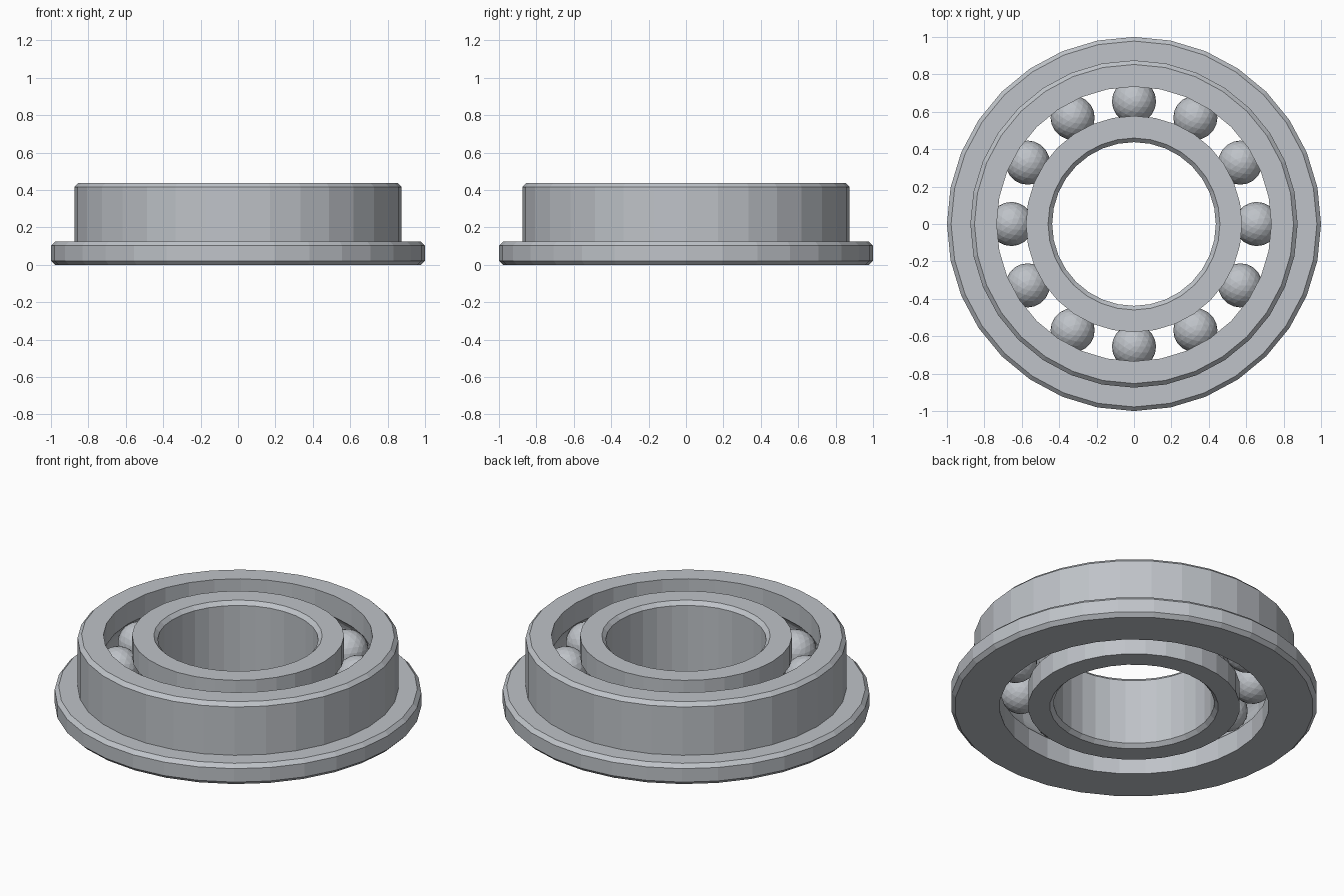
import bpy, bmesh
from math import sin, cos, pi, asin
from mathutils import Matrix

cube = bpy.data.objects.get("Cube")
if cube:
    bpy.data.objects.remove(cube, do_unlink=True)

SIDES = 32           # facets around each ring
BALLS = 12
HEIGHT = 0.4375
MID = HEIGHT / 2
PITCH = 0.656        # radius of the circle of ball centres
BALL_R = 0.118
GAP = 0.078          # half the space between the rings
C = 0.022            # chamfer size

steel = bpy.data.materials.new("steel grey")
steel.use_nodes = True
colour = (0.52, 0.545, 0.58, 1)
steel.diffuse_color = colour
steel.node_tree.nodes["Principled BSDF"].inputs["Base Color"].default_value = colour


def finish(name, bm):
    """Turn a bmesh into a flat shaded steel object."""
    bmesh.ops.recalc_face_normals(bm, faces=bm.faces[:])
    mesh = bpy.data.meshes.new(name)
    bm.to_mesh(mesh)
    bm.free()
    mesh.materials.append(steel)
    obj = bpy.data.objects.new(name, mesh)
    bpy.context.collection.objects.link(obj)
    return obj


def lathe(name, profile):
    """Revolve a closed (radius, z) profile around the z axis."""
    bm = bmesh.new()
    rows = []
    for i in range(SIDES):
        a = 2 * pi * i / SIDES
        rows.append([bm.verts.new((r * cos(a), r * sin(a), z)) for r, z in profile])
    n = len(profile)
    for i in range(SIDES):
        p, q = rows[i], rows[(i + 1) % SIDES]
        for j in range(n):
            k = (j + 1) % n
            bm.faces.new((p[j], q[j], q[k], p[k]))
    return finish(name, bm)


def groove(side, steps=8):
    """Arc of the ball track, bottom to top; side is +1 outer, -1 inner."""
    radius = BALL_R + 0.002
    half = pi / 2 - asin(GAP / radius)
    angles = [half * (2 * i / steps - 1) for i in range(steps + 1)]
    return [(PITCH + side * radius * cos(a), MID + radius * sin(a)) for a in angles]


# Outer ring with flange, chamfered edges and ball track
wall = PITCH + GAP
lathe("flanged_outer_ring", [
    (wall, HEIGHT), (0.875 - C, HEIGHT), (0.875, HEIGHT - C),
    (0.875, 0.125), (1 - C, 0.125), (1, 0.125 - C),
    (1, C), (1 - C, 0), (wall, 0),
] + groove(1))

# Inner ring with chamfered bore and ball track
wall = PITCH - GAP
bore = 0.4375
lathe("inner_ring", [
    (wall, HEIGHT), (bore + C, HEIGHT), (bore, HEIGHT - C),
    (bore, C), (bore + C, 0), (wall, 0),
] + groove(-1))

# Balls spaced evenly in the track
for i in range(BALLS):
    a = 2 * pi * i / BALLS
    bm = bmesh.new()
    bmesh.ops.create_icosphere(
        bm, subdivisions=3, radius=BALL_R,
        matrix=Matrix.Translation((PITCH * cos(a), PITCH * sin(a), MID)))
    finish(f"ball_{i + 1}", bm)
